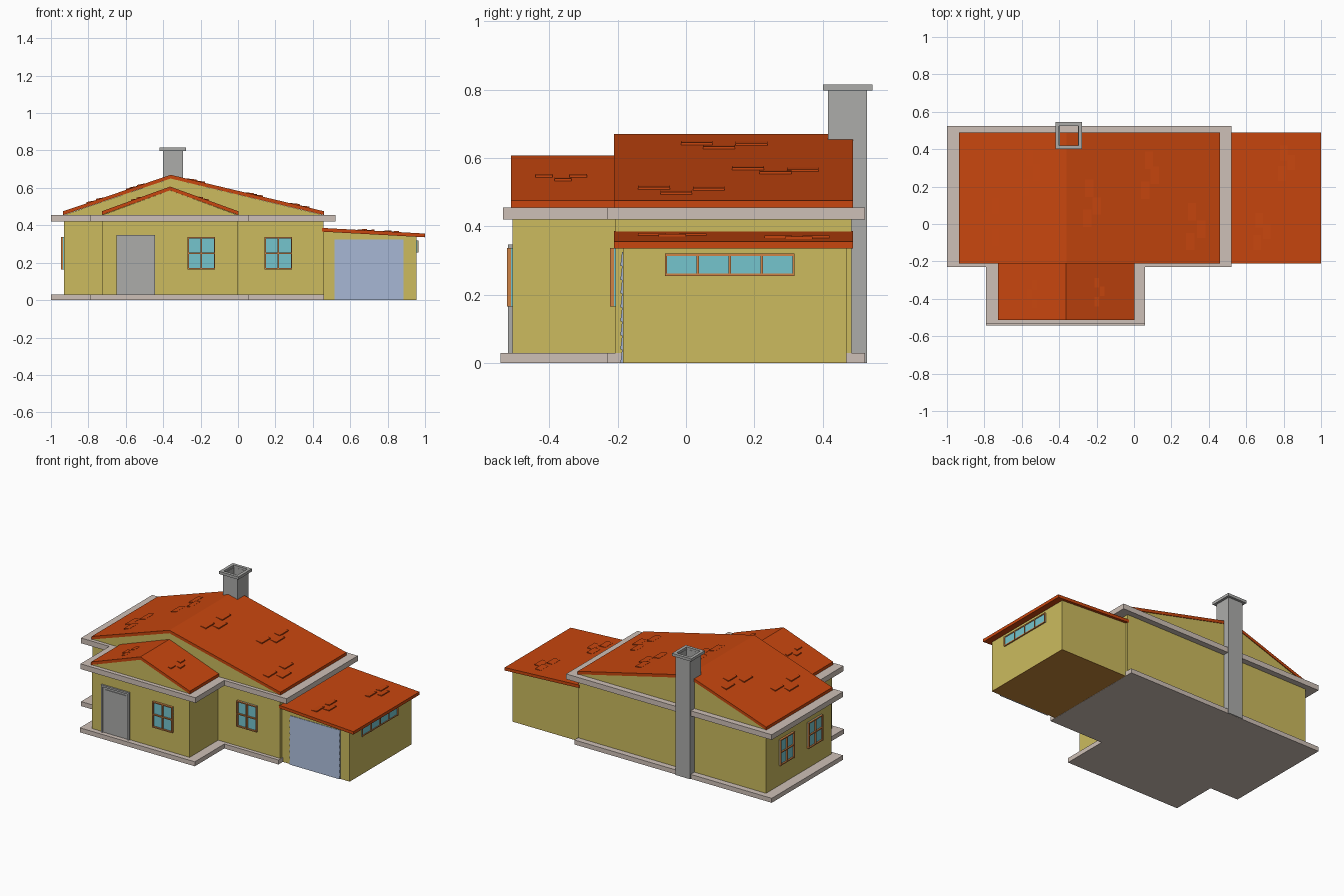
import bpy, bmesh

if "Cube" in bpy.data.objects:
    bpy.data.objects.remove(bpy.data.objects["Cube"])

def lin(c):
    c /= 255
    return c / 12.92 if c <= 0.04045 else ((c + 0.055) / 1.055) ** 2.4

def material(name, r, g, b):
    m = bpy.data.materials.new(name)
    m.diffuse_color = (lin(r), lin(g), lin(b), 1)
    m.use_nodes = True
    m.node_tree.nodes["Principled BSDF"].inputs["Base Color"].default_value = m.diffuse_color
    return m

WALL = material("yellow wall", 204, 187, 94)
ROOF = material("orange roof", 200, 70, 14)
TRIM = material("pale stone", 206, 192, 183)
GRAY = material("gray", 172, 172, 170)
SHUT = material("blue gray door", 160, 176, 204)
GLASS = material("window glass", 117, 197, 206)
FRAME = material("window wood", 208, 132, 70)
FLOOR = material("brown floor", 195, 133, 55)

def ident(p):
    return p

def prism(bm, prof, y0, y1, place=ident):
    """Extrude an xz profile from y0 to y1."""
    a = [bm.verts.new(place((x, y0, z))) for x, z in prof]
    b = [bm.verts.new(place((x, y1, z))) for x, z in prof]
    bm.faces.new(a)
    bm.faces.new(b[::-1])
    for i in range(len(prof)):
        j = (i + 1) % len(prof)
        bm.faces.new((a[j], a[i], b[i], b[j]))

def box(bm, x0, x1, y0, y1, z0, z1, place=ident):
    prism(bm, [(x0, z0), (x1, z0), (x1, z1), (x0, z1)], y0, y1, place)

def finish(name, bm, mat):
    bmesh.ops.recalc_face_normals(bm, faces=bm.faces)
    me = bpy.data.meshes.new(name)
    bm.to_mesh(me)
    bm.free()
    me.materials.append(mat)
    ob = bpy.data.objects.new(name, me)
    bpy.context.collection.objects.link(ob)
    return ob

def part(name, mat, *boxes, place=ident):
    bm = bmesh.new()
    for b in boxes:
        box(bm, *b, place=place)
    return finish(name, bm, mat)

def solid(name, mat, prof, y0, y1):
    bm = bmesh.new()
    prism(bm, prof, y0, y1)
    return finish(name, bm, mat)

def outline(name, mat, pts, z0, z1):
    """Upright slab from an xy outline."""
    bm = bmesh.new()
    a = [bm.verts.new((x, y, z0)) for x, y in pts]
    b = [bm.verts.new((x, y, z1)) for x, y in pts]
    bm.faces.new(a)
    bm.faces.new(b)
    for i in range(len(pts)):
        j = (i + 1) % len(pts)
        bm.faces.new((a[i], a[j], b[j], b[i]))
    return finish(name, bm, mat)

# Foundation slab and the ledge under the roofs, both T-shaped
def tee(xr, yf, yb):
    return [(-1, yb), (-1, -0.23), (-0.79, -0.23), (-0.79, yf), (0.06, yf),
            (0.06, -0.23), (xr, -0.23), (xr, yb)]
outline("foundation", TRIM, tee(0.46, -0.542, 0.523), 0, 0.03)
outline("eave_ledge", TRIM, tee(0.52, -0.535, 0.523), 0.42, 0.455)

# Gabled walls and chevron roofs
def gable(name, xl, xp, xr, zp, y0, y1, w0, w1):
    t, ze = 0.02, 0.475
    solid(name + "_walls", WALL, [(xl + .004, 0.03), (xr - .004, 0.03), (xr - .004, ze - t),
                                  (xp, zp - t), (xl + .004, ze - t)], w0, w1)
    solid(name + "_roof", ROOF, [(xl, ze - t), (xp, zp - t), (xr, ze - t),
                                 (xr, ze), (xp, zp), (xl, ze)], y0, y1)
gable("main", -0.935, -0.36, 0.46, 0.67, -0.21, 0.488, -0.206, 0.484)
gable("porch", -0.728, -0.363, 0.002, 0.607, -0.512, -0.20, -0.508, -0.20)

# Garage: lean-to walls, floor and sloping roof
solid("garage_walls", WALL, [(0.45, 0.002), (0.955, 0.002), (0.955, 0.342), (0.45, 0.37)],
      -0.184, 0.47)
part("garage_floor", FLOOR, (0.461, 0.955, -0.184, 0.47, 0, 0.002))
solid("garage_roof", ROOF, [(0.45, 0.366), (1.0, 0.336), (1.0, 0.356), (0.45, 0.386)],
      -0.21, 0.488)

# Loose roof tiles: wedges that lift at the downhill edge
def tiles(name, xp, zp, xe, ze, spots, length, width):
    bm = bmesh.new()
    s = 1 if xe > xp else -1
    z = lambda x: zp + (ze - zp) * (x - xp) / (xe - xp)
    for x, y in spots:
        a, b = x - s * width / 2, x + s * width / 2
        prism(bm, [(a, z(a) - .002), (b, z(b) - .002), (b, z(b) + .007), (a, z(a) + .001)],
              y, y + length)
    finish(name, bm, ROOF)

tiles("main_tiles_right", -0.36, 0.67, 0.46, 0.475,
      [(-.25, -.015), (-.20, .05), (-.24, .145), (.06, .135), (.11, .215), (.08, .295),
       (.30, -.14), (.36, -.075), (.31, .02)], 0.093, 0.045)
tiles("main_tiles_left", -0.36, 0.67, -0.935, 0.475,
      [(-.56, .31), (-.52, .23), (-.58, .15), (-.74, .05), (-.79, -.03), (-.74, -.12)],
      0.093, 0.04)
tiles("porch_tiles_right", -0.363, 0.607, 0.002, 0.475,
      [(-.20, -.44), (-.17, -.385), (-.20, -.34)], 0.05, 0.025)
tiles("porch_tiles_left", -0.363, 0.607, -0.728, 0.475,
      [(-.53, -.45), (-.56, -.40), (-.53, -.35)], 0.05, 0.025)
tiles("garage_tiles", 0.45, 0.386, 1.0, 0.356,
      [(.66, -.14), (.71, -.08), (.67, -.02), (.79, .23), (.84, .29), (.80, .34)], 0.08, 0.04)

# Chimney: hollow shaft and a wider cap ring
def ring(x0, x1, y0, y1, z0, z1, t):
    return [(x0, x1, y0, y0 + t, z0, z1), (x0, x1, y1 - t, y1, z0, z1),
            (x0, x0 + t, y0 + t, y1 - t, z0, z1), (x1 - t, x1, y0 + t, y1 - t, z0, z1)]
part("chimney_shaft", GRAY, *ring(-0.402, -0.294, 0.415, 0.53, 0, 0.80, 0.006))
part("chimney_cap", GRAY, *ring(-0.42, -0.278, 0.40, 0.545, 0.797, 0.815, 0.02))

# Openings are placed in (along wall, outward, up) coordinates
def front(y):
    return lambda p: (p[0], y - p[1], p[2])
def left(x):
    return lambda p: (x - p[1], p[0], p[2])
def right(x):
    return lambda p: (x + p[1], p[0], p[2])

def window(name, place, u0, u1, z0, z1, cols, rows, depth):
    t = 0.007
    part(name + "_glass", GLASS, (u0, u1, -.002, .004, z0, z1), place=place)
    bars = []
    for i in range(cols + 1):
        u = u0 + (u1 - u0 - t) * i / cols
        bars.append((u, u + t, 0, depth, z0, z1))
    for i in range(rows + 1):
        z = z0 + (z1 - z0 - t) * i / rows
        bars.append((u0, u1, 0, depth - .001, z, z + t))
    part(name + "_frame", FRAME, *bars, place=place)

window("porch_window", front(-0.508), -0.27, -0.122, 0.165, 0.337, 2, 2, 0.016)
window("front_window", front(-0.206), 0.142, 0.29, 0.165, 0.337, 2, 2, 0.016)
for i, y in enumerate((-0.10, 0.20)):
    window("left_window_%d" % i, left(-0.931), y, y + 0.15, 0.165, 0.337, 2, 2, 0.015)
window("garage_window", right(0.955), -0.062, 0.318, 0.255, 0.32, 4, 1, 0.009)

# Front door: panel with a raised surround
d = front(-0.508)
part("front_door", GRAY, (-0.65, -0.443, -.002, .004, 0.03, 0.347),
     (-0.65, -0.638, 0, .012, 0.03, 0.347), (-0.455, -0.443, 0, .012, 0.03, 0.347),
     (-0.638, -0.455, 0, .012, 0.335, 0.347), (-0.625, -0.468, 0, .008, 0.045, 0.32), place=d)

# Garage door: tilted horizontal slats
bm = bmesh.new()
n, h = 8, 0.325 / 8
for i in range(n):
    lo = [(0, i * h), (0.008, i * h), (0.003, (i + 1) * h), (0, (i + 1) * h)]
    prism(bm, lo, 0.515, 0.885, lambda p: (p[1], -0.184 - p[0], p[2]))
finish("garage_door", bm, SHUT)
